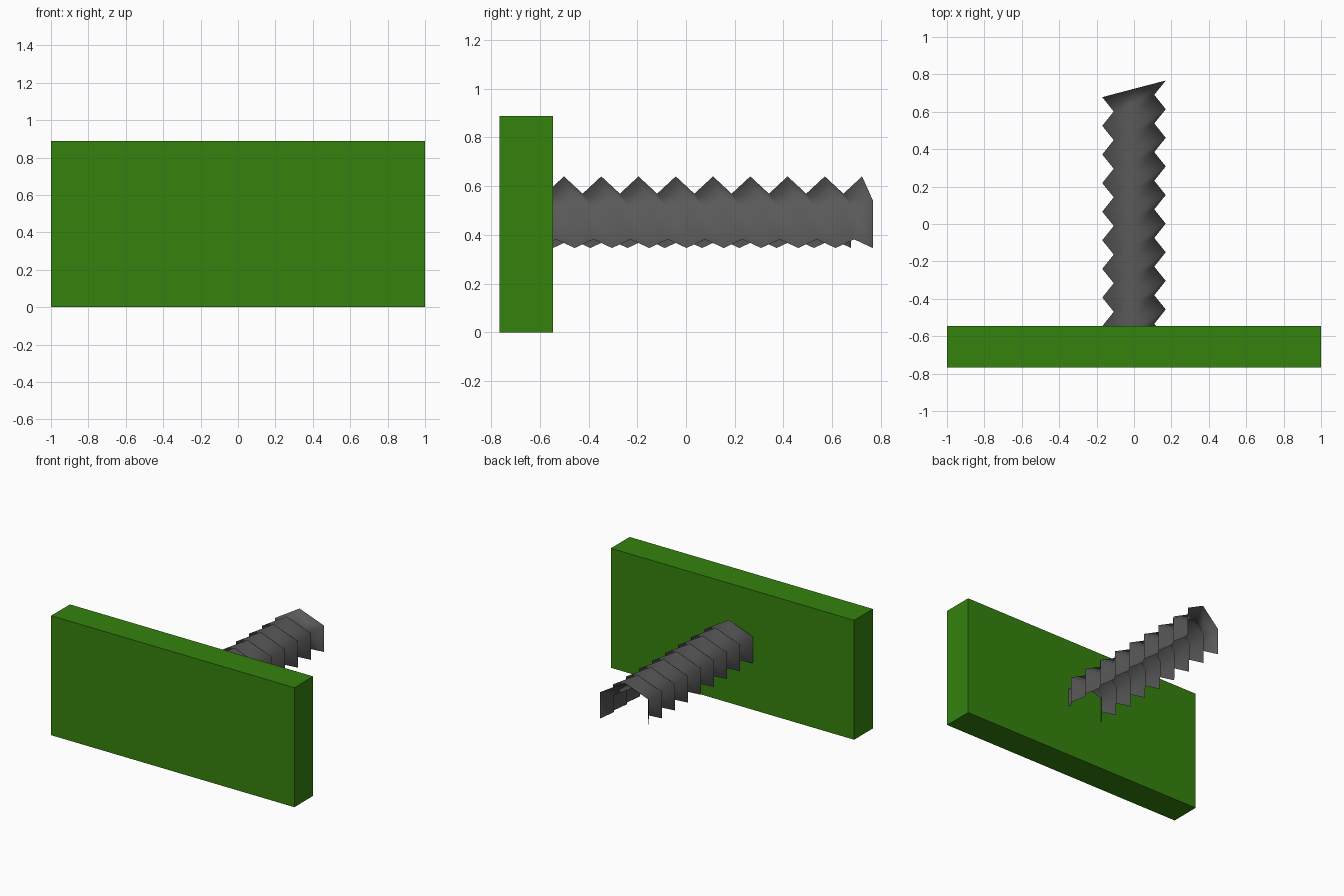
import bpy, bmesh, math

if "Cube" in bpy.data.objects:
    bpy.data.objects.remove(bpy.data.objects["Cube"])


def material(name, rgb):
    m = bpy.data.materials.new(name)
    m.diffuse_color = (*rgb, 1)
    m.use_nodes = True
    m.node_tree.nodes["Principled BSDF"].inputs["Base Color"].default_value = m.diffuse_color
    return m


def make_object(name, bm, mat):
    bmesh.ops.recalc_face_normals(bm, faces=bm.faces)
    mesh = bpy.data.meshes.new(name)
    bm.to_mesh(mesh)
    bm.free()
    mesh.materials.append(mat)
    ob = bpy.data.objects.new(name, mesh)
    bpy.context.collection.objects.link(ob)
    return ob


green = material("green", (0.035, 0.225, 0.004))
grey = material("dark grey", (0.1, 0.1, 0.1))

# Green wall plate
bm = bmesh.new()
bmesh.ops.create_cube(bm, size=1)
bmesh.ops.scale(bm, vec=(2, 0.22, 0.888), verts=bm.verts)
bmesh.ops.translate(bm, vec=(0, -0.656, 0.444), verts=bm.verts)
make_object("wall_plate", bm, green)

# Threaded shaft: open-bottomed hexagonal sheet, zigzagging between two radii
OUTER, INNER, AXIS_Z = 0.196, 0.125, 0.444
PITCH, TURNS, START_Y = 0.153, 9, -0.699
ANGLES = (-150, 150, 90, 30, -30)        # left wall, ridge, right wall
LEADS = (0, 0, 0.045, 0.089, 0.089)      # thread advance across the section

bm = bmesh.new()
rings = []
for i in range(TURNS * 2 + 1):
    r = INNER if i % 2 else OUTER
    rings.append([bm.verts.new((r * math.cos(math.radians(a)),
                                START_Y + i * PITCH / 2 + lead,
                                AXIS_Z + r * math.sin(math.radians(a))))
                  for a, lead in zip(ANGLES, LEADS)])
for lo, hi in zip(rings, rings[1:]):
    for j in range(len(ANGLES) - 1):
        bm.faces.new((lo[j], hi[j], hi[j + 1], lo[j + 1]))
shaft = make_object("threaded_shaft", bm, grey)
# make the sheet face outwards, then shade it smooth
if max(shaft.data.polygons, key=lambda p: p.center.z).normal.z < 0:
    shaft.data.flip_normals()
for p in shaft.data.polygons:
    p.use_smooth = True
